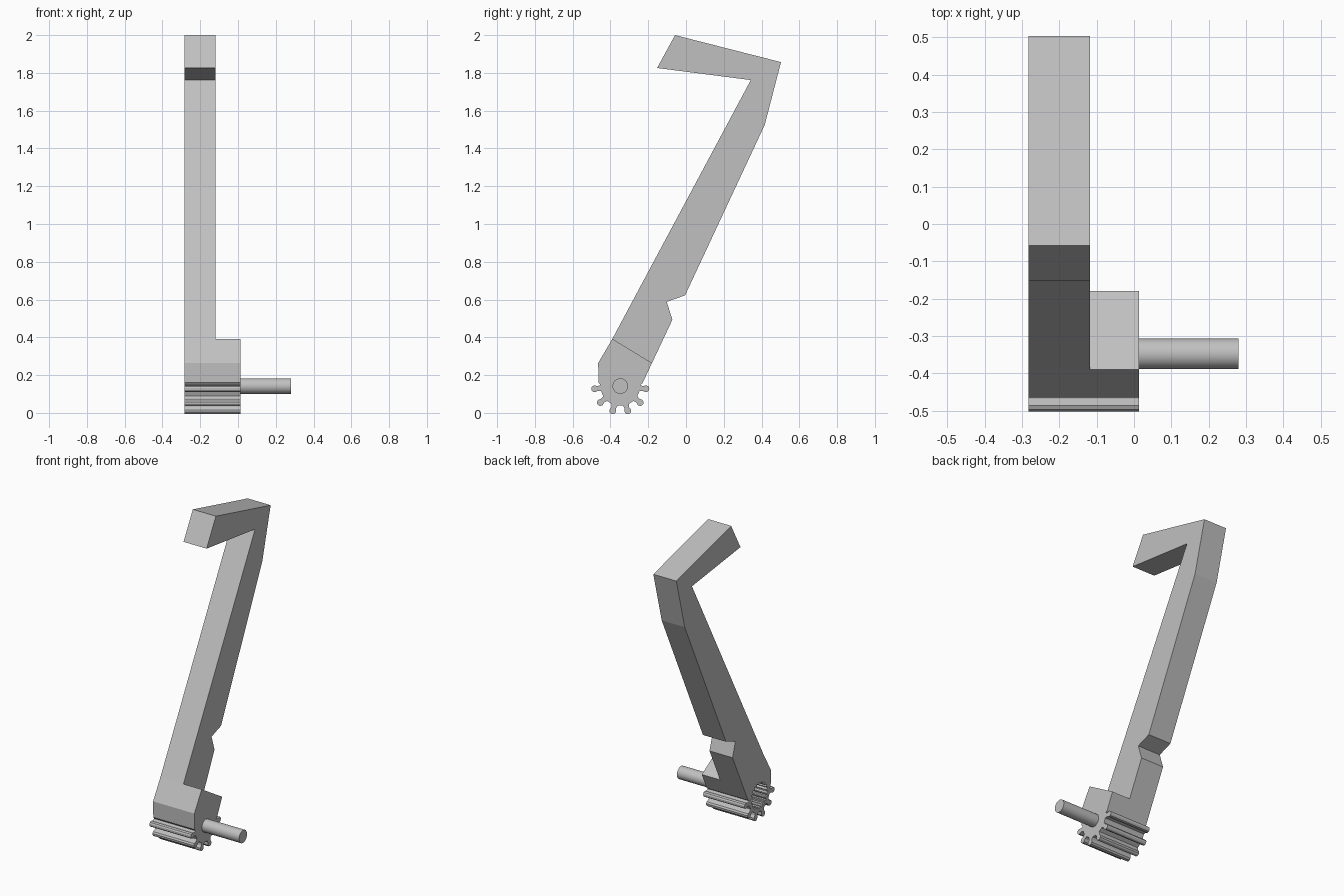
import bpy, bmesh, math

cube = bpy.data.objects.get("Cube")
if cube:
    bpy.data.objects.remove(cube, do_unlink=True)

# Single plain grey finish
GREY = (0.53, 0.53, 0.53, 1)
grey = bpy.data.materials.new("plain_grey")
grey.use_nodes = True
grey.diffuse_color = GREY
grey.node_tree.nodes["Principled BSDF"].inputs["Base Color"].default_value = GREY

PIVOT_Y, PIVOT_Z = -0.348, 0.142
SIDE, STEP, INNER, PIN_END = -0.283, -0.118, 0.013, 0.28


def polar(radius, degrees):
    a = math.radians(degrees)
    return PIVOT_Y + radius * math.cos(a), PIVOT_Z + radius * math.sin(a)


def extrude(name, outline, x0, x1):
    """Extrude a (y, z) outline from x0 to x1."""
    bm = bmesh.new()
    face = bm.faces.new([bm.verts.new((x0, y, z)) for y, z in outline])
    moved = bmesh.ops.extrude_face_region(bm, geom=[face])["geom"]
    verts = [v for v in moved if isinstance(v, bmesh.types.BMVert)]
    bmesh.ops.translate(bm, vec=(x1 - x0, 0, 0), verts=verts)
    bmesh.ops.recalc_face_normals(bm, faces=bm.faces)
    mesh = bpy.data.meshes.new(name)
    bm.to_mesh(mesh)
    bm.free()
    mesh.materials.append(grey)
    obj = bpy.data.objects.new(name, mesh)
    bpy.context.collection.objects.link(obj)
    return obj


def activate(obj):
    bpy.ops.object.select_all(action="DESELECT")
    obj.select_set(True)
    bpy.context.view_layer.objects.active = obj


# Hooked arm with a notch in its back edge
seam_front, seam_back = (-0.39, 0.392), (-0.18, 0.264)
extrude("hooked_arm", [
    seam_front, (0.343, 1.762), (-0.153, 1.826), (-0.058, 2.0),
    (0.503, 1.857), (0.417, 1.525), (-0.005, 0.622), (-0.102, 0.588),
    (-0.072, 0.493), seam_back], SIDE, STEP)

# Base with six rounded gear teeth around its lower half
tooth = [(0.105, -9), (0.12, -6), (0.138, -7.5), (0.149, -5.5), (0.154, -2)]
tooth += [(r, -a) for r, a in reversed(tooth)]
teeth = [polar(r, 270 + (i - 2.5) * 33.6 + a) for i in range(6) for r, a in tooth]
base = extrude("gear_base", [seam_front, (-0.465, 0.264), (-0.463, 0.16)]
               + teeth + [(-0.23, 0.158), seam_back], SIDE, INNER)

# Splined socket sunk into the outer side
spline = [polar(0.085 if i % 4 < 2 else 0.073, i * 4.5) for i in range(80)]
cutter = extrude("socket_cutter", spline, SIDE - 0.05, INNER - 0.05)
cutter.hide_render = True
cut = base.modifiers.new("socket", "BOOLEAN")
cut.operation = "DIFFERENCE"
cut.solver = "EXACT"
cut.object = cutter
activate(base)
bpy.ops.object.modifier_apply(modifier=cut.name)
bpy.data.objects.remove(cutter, do_unlink=True)

# Pivot pin on the inner side
pin = extrude("pivot_pin", [polar(0.041, i * 360 / 40) for i in range(40)],
              INNER - 0.01, PIN_END)
activate(pin)
bpy.ops.object.shade_smooth_by_angle(angle=math.radians(30))
